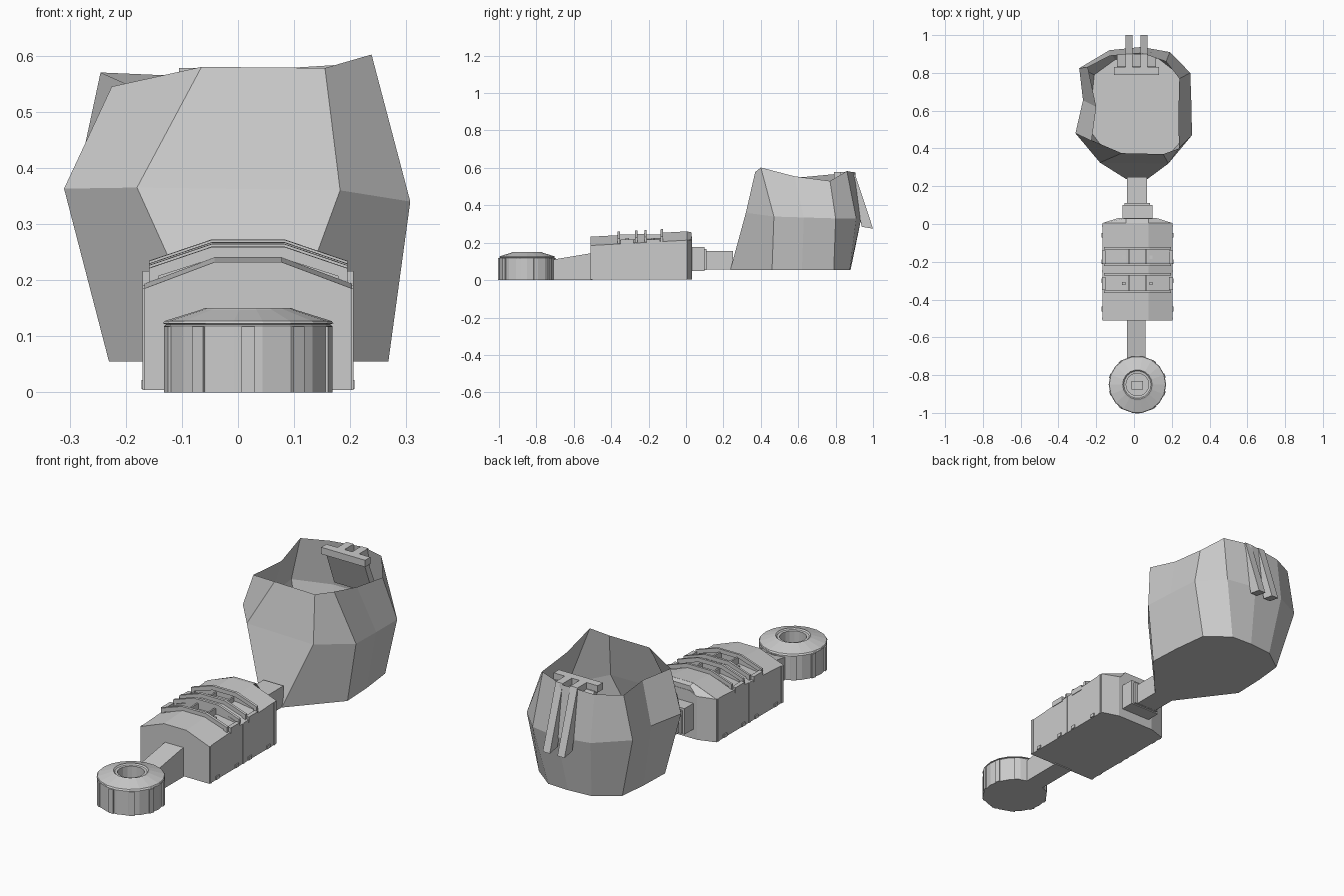
import bpy, bmesh, math

CX = 0.018  # centre line of the chain of buildings


def make(name, verts, faces):
    me = bpy.data.meshes.new(name)
    me.from_pydata(verts, [], faces)
    bm = bmesh.new()
    bm.from_mesh(me)
    bmesh.ops.recalc_face_normals(bm, faces=bm.faces)
    bm.to_mesh(me)
    bm.free()
    ob = bpy.data.objects.new(name, me)
    bpy.context.collection.objects.link(ob)
    return ob


def loft(name, rings, cap_start=True, cap_end=True):
    n = len(rings[0])
    verts = [p for r in rings for p in r]
    faces = [(k * n + i, k * n + (i + 1) % n, (k + 1) * n + (i + 1) % n, (k + 1) * n + i)
             for k in range(len(rings) - 1) for i in range(n)]
    if cap_start:
        faces.append(tuple(range(n)))
    if cap_end:
        faces.append(tuple(range((len(rings) - 1) * n, len(rings) * n)))
    return make(name, verts, faces)


def box(name, x0, x1, y0, y1, z0, z1, z2=None):
    # z2: top height at the y1 end, for sloping tops
    z2 = z1 if z2 is None else z2
    return loft(name, [[(x0, y, z0), (x1, y, z0), (x1, y, t), (x0, y, t)]
                       for y, t in ((y0, z1), (y1, z2))])


# Round tower: drum, sloped ring roof and open shaft
def circle(r, z, n=18):
    return [(CX + r * math.cos(2 * math.pi * i / n), -0.85 + r * math.sin(2 * math.pi * i / n), z)
            for i in range(n)]


loft("tower", [circle(r, z) for r, z in (
    (0.15, 0), (0.15, 0.118), (0.146, 0.121), (0.152, 0.123), (0.149, 0.127), (0.085, 0.147),
    (0.078, 0.150), (0.072, 0.144), (0.06, 0.143), (0.06, 0.02))])
for i in range(10):
    a = 2 * math.pi * (i + 0.5) / 10
    p = box("tower_pilaster", 0.14, 0.154, -0.012, 0.012, 0, 0.117)
    p.location = (CX, -0.85, 0)
    p.rotation_euler.z = a
box("shaft_machine", CX - 0.03, CX + 0.03, -0.875, -0.83, 0.02, 0.05)

# Front corridor
box("front_corridor", -0.036, 0.062, -0.74, -0.50, 0, 0.105, 0.145)


# Main hall with stepped, faceted roof
def eave(y):
    return 0.185 + 0.03 * (y + 0.51) / 0.54


def section(y, half, base, shoulder, ridge, flat=0.06):
    return [(CX + x, y, z) for x, z in ((-half, base), (-half, shoulder), (-flat, ridge),
                                        (flat, ridge), (half, shoulder), (half, base))]


loft("hall", [section(y, h, 0.004, eave(y), eave(y) + 0.018)
              for y, h in ((-0.51, 0.185), (0.005, 0.185), (0.032, 0.10))])
for y0, y1 in ((-0.51, -0.36), (-0.27, -0.215), (-0.125, 0.005)):
    loft("roof_plate", [section(y, 0.185, eave(y) - 0.01, eave(y), eave(y) + 0.047) for y in (y0, y1)])
loft("rear_roof_slope", [section(0.005, 0.185, 0.2, 0.213, 0.26), section(0.03, 0.09, 0.2, 0.22, 0.255)])


# Raised arched ribs, left hollow underneath
def rib(y0, y1):
    rings = []
    for y in (y0, y1):
        e = eave(y)
        outer = section(y, 0.177, e - 0.01, e + 0.028, e + 0.066, 0.065)
        inner = section(y, 0.160, e - 0.01, e + 0.014, e + 0.046, 0.06)
        rings.append(outer + inner[::-1])
    loft("roof_rib", rings)


for y in (-0.365, -0.272, -0.222, -0.135):
    rib(y, y + 0.012)

# Hatches and lamps in the roof gaps, wall ribs along the hall
for y0, y1 in ((-0.35, -0.28), (-0.21, -0.14)):
    for x in (-0.05, 0.044):
        box("hatch_frame", CX + x, CX + x + 0.008, y0 - 0.01, y1 + 0.01, 0.19, 0.245)
    for s in (-1, 1):
        box("roof_lamp", CX + s * 0.072 - 0.009, CX + s * 0.072 + 0.009,
            (y0 + y1) / 2 - 0.009, (y0 + y1) / 2 + 0.009, 0.2, 0.225)
        box("eave_block", CX + s * 0.178 - 0.01, CX + s * 0.178 + 0.01, y0, y1, 0.19, 0.216)
for s in (-1, 1):
    for y in (-0.50, -0.25, -0.01):
        box("wall_strip", CX + s * 0.185 - 0.003, CX + s * 0.185 + 0.003, y - 0.006, y + 0.006, 0.004, eave(y))
    for y in (-0.45, -0.3, -0.2, -0.06):
        box("wall_foot", CX + s * 0.187 - 0.003, CX + s * 0.187 + 0.003, y - 0.012, y + 0.012, 0.006, 0.022)

# Rear vestibule and passage to the basin
box("vestibule", -0.062, 0.098, 0.02, 0.10, 0.05, 0.176)
box("vestibule_collar", -0.05, 0.086, 0.09, 0.11, 0.055, 0.165)
box("rear_passage", -0.038, 0.070, 0.10, 0.25, 0.056, 0.156)

# Rock basin: three irregular rings, open at the top
base = [(-0.04, 0.237), (0.07, 0.237), (0.268, 0.46), (0.26, 0.62), (0.24, 0.79), (0.13, 0.875),
        (0.02, 0.88), (-0.10, 0.87), (-0.21, 0.79), (-0.225, 0.65), (-0.23, 0.49)]
middle = [(-0.18, 0.325, 0.365), (0.182, 0.32, 0.36), (0.307, 0.47, 0.34), (0.304, 0.63, 0.335),
          (0.298, 0.80, 0.33), (0.19, 0.91, 0.33), (0.04, 0.937, 0.33), (-0.13, 0.92, 0.34),
          (-0.29, 0.825, 0.36), (-0.27, 0.655, 0.36), (-0.31, 0.48, 0.363)]
rim = [(-0.065, 0.375, 0.58), (0.155, 0.37, 0.578), (0.238, 0.40, 0.602), (0.235, 0.58, 0.555),
       (0.24, 0.77, 0.53), (0.17, 0.86, 0.583), (0.04, 0.905, 0.575), (-0.13, 0.89, 0.565),
       (-0.245, 0.83, 0.57), (-0.20, 0.62, 0.55), (-0.225, 0.44, 0.545)]
loft("rock_basin", [[(x, y, 0.055) for x, y in base], middle, rim], cap_end=False)


# Sluice at the back: inner bar and panel, two outer chutes
def extrude_x(name, x0, x1, profile):
    loft(name, [[(x, y, z) for y, z in profile] for x in (x0, x1)])


box("sluice_bar", -0.105, 0.132, 0.79, 0.83, 0.545, 0.578)
extrude_x("sluice_panel", -0.09, 0.117, [(0.805, 0.548), (0.835, 0.548), (0.90, 0.40), (0.87, 0.38)])
for x in (-0.045, 0.034):
    box("sluice_beam", x, x + 0.038, 0.82, 0.90, 0.545, 0.578)
    extrude_x("outer_chute", x, x + 0.038, [(0.87, 0.545), (0.90, 0.578), (1.0, 0.275), (0.94, 0.285), (0.93, 0.33)])
